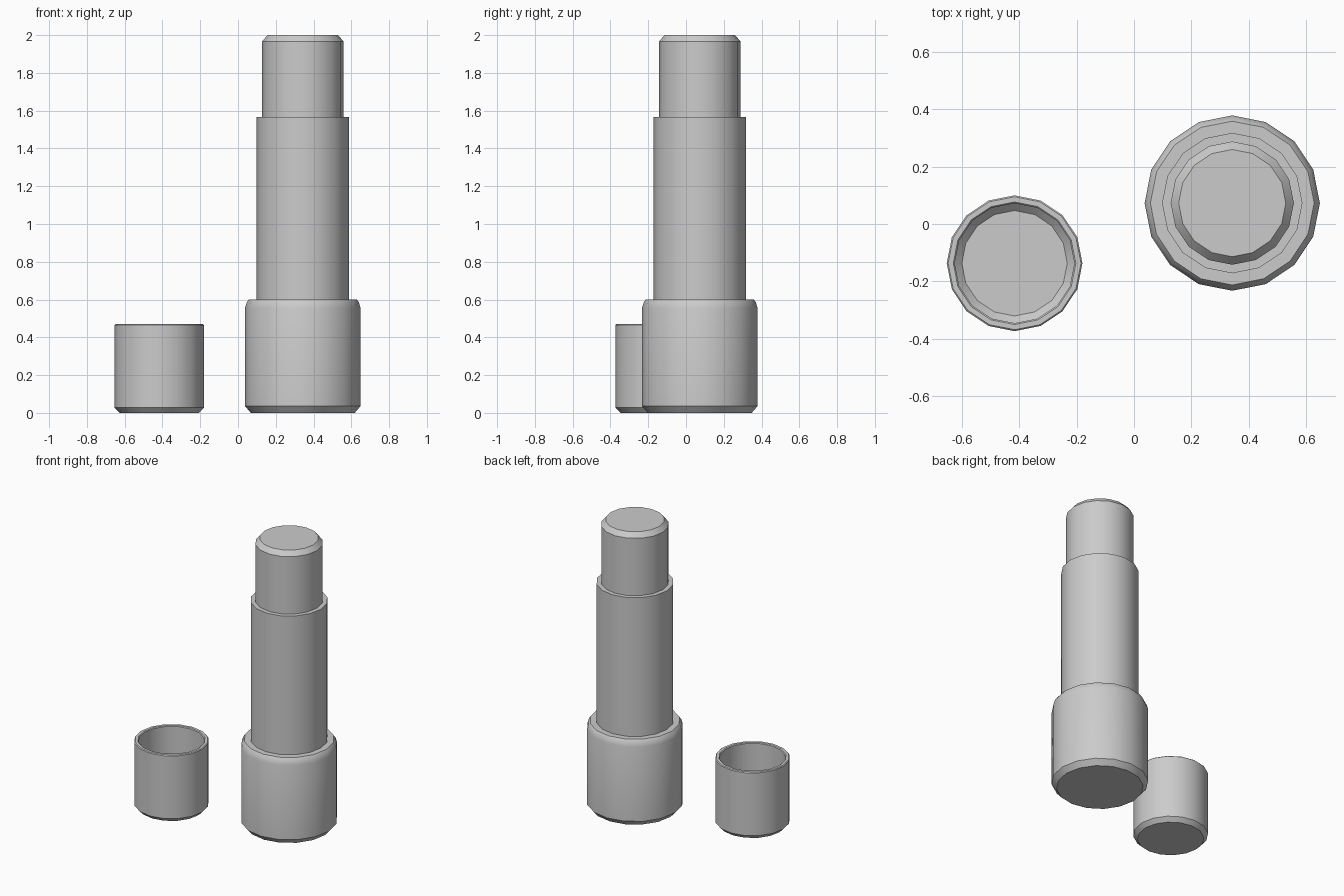
import bpy, bmesh, math

if "Cube" in bpy.data.objects:
    bpy.data.objects.remove(bpy.data.objects["Cube"])

SIDES = 16


def lathe(name, centre, profile):
    """Revolve (radius, z) points; radius 0 closes the end with a flat cap."""
    bm = bmesh.new()
    rings = []
    for r, z in profile:
        if r == 0:
            rings.append(None)
            continue
        rings.append([bm.verts.new((r * math.cos(2 * math.pi * i / SIDES),
                                    r * math.sin(2 * math.pi * i / SIDES), z))
                      for i in range(SIDES)])
    for a, b in zip(rings, rings[1:]):
        if a is None:
            bm.faces.new(b[::-1])
        elif b is None:
            bm.faces.new(a)
        else:
            for i in range(SIDES):
                j = (i + 1) % SIDES
                bm.faces.new((a[i], a[j], b[j], b[i]))
    mesh = bpy.data.meshes.new(name)
    bm.to_mesh(mesh)
    bm.free()
    obj = bpy.data.objects.new(name, mesh)
    obj.location = (*centre, 0)
    bpy.context.collection.objects.link(obj)
    bpy.ops.object.select_all(action='DESELECT')
    obj.select_set(True)
    bpy.context.view_layer.objects.active = obj
    bpy.ops.object.shade_smooth_by_angle(angle=math.radians(35))
    return obj


FLASK = (0.343, 0.073)
CUP = (-0.417, -0.137)

# Flask: wide base, long body, narrower neck with flat stopper top
lathe("flask_base", FLASK, [(0, 0), (0.275, 0), (0.306, 0.036), (0.306, 0.555),
                            (0.297, 0.585), (0.286, 0.6), (0.245, 0.6)])
lathe("flask_body", FLASK, [(0.245, 0.6), (0.245, 1.567), (0.215, 1.567)])
lathe("flask_neck", FLASK, [(0.215, 1.567), (0.215, 1.967), (0.187, 2.0), (0, 2.0)])

# Drinking cup: hollow, with a rounded rim and chamfered foot
lathe("cup", CUP, [(0, 0), (0.21, 0), (0.237, 0.028), (0.237, 0.465), (0.232, 0.47),
                   (0.214, 0.47), (0.209, 0.465), (0.209, 0.05), (0.184, 0.025), (0, 0.025)])
